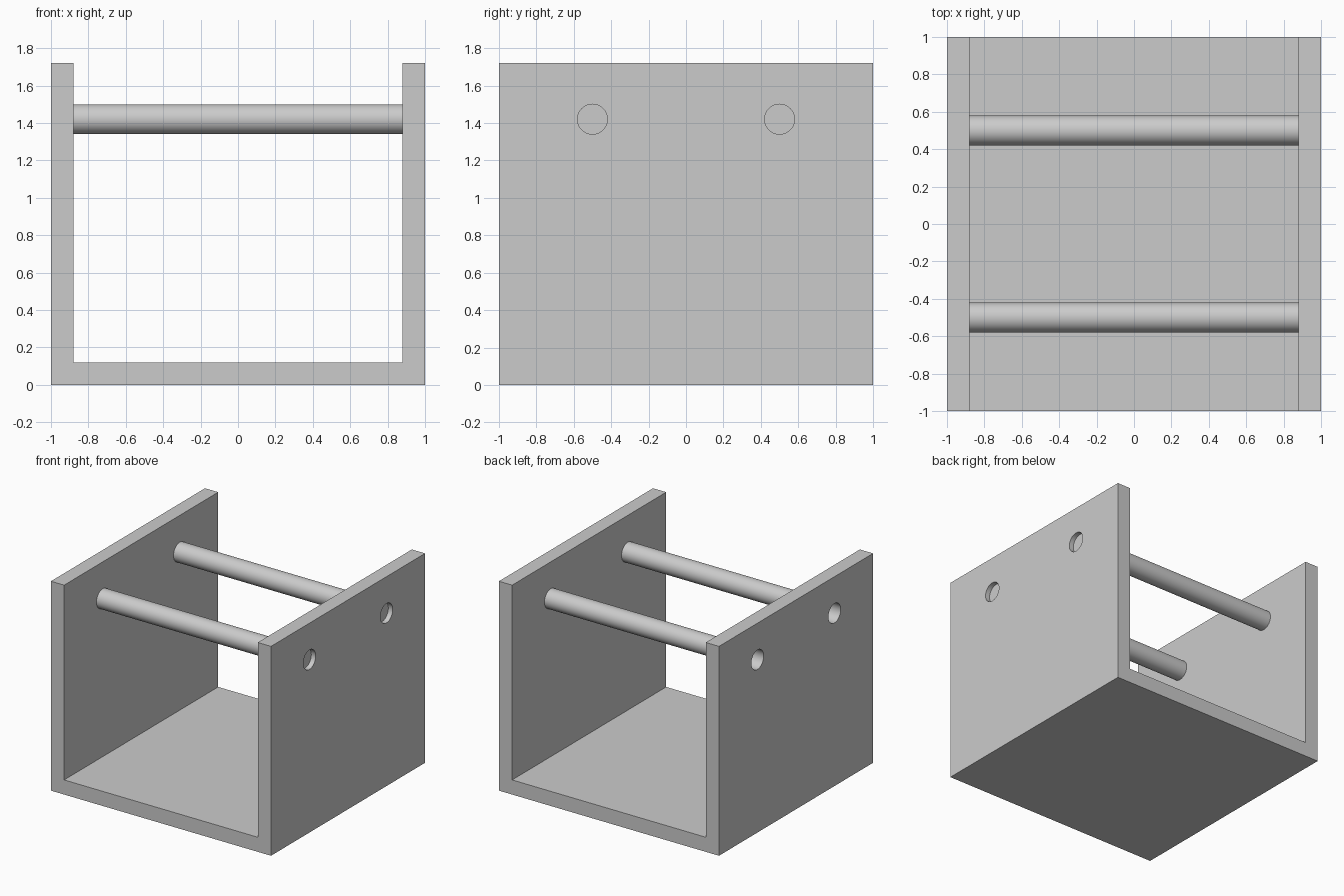
import bpy
import bmesh
from math import radians

if "Cube" in bpy.data.objects:
    bpy.data.objects.remove(bpy.data.objects["Cube"], do_unlink=True)

WALL = 0.12
HEIGHT = 1.72
ROD_RADIUS = 0.08
ROD_Z = 1.42
INNER = 1 - WALL

# Plain grey for every part
grey = bpy.data.materials.new("plain_grey")
grey.use_nodes = True
colour = (0.6, 0.6, 0.6, 1)
grey.diffuse_color = colour
grey.node_tree.nodes["Principled BSDF"].inputs["Base Color"].default_value = colour


def activate(obj):
    bpy.ops.object.select_all(action="DESELECT")
    obj.select_set(True)
    bpy.context.view_layer.objects.active = obj


def bar(name, x0, x1, y):
    """Round bar lying along x."""
    bpy.ops.mesh.primitive_cylinder_add(
        vertices=64, radius=ROD_RADIUS, depth=x1 - x0,
        location=((x0 + x1) / 2, y, ROD_Z), rotation=(0, radians(90), 0))
    obj = bpy.context.object
    obj.name = name
    obj.data.materials.append(grey)
    return obj


# U-shaped frame: floor and two side walls in one piece
half = [(INNER, WALL), (INNER, HEIGHT), (1, HEIGHT), (1, 0)]
profile = half + [(-x, z) for x, z in reversed(half)]
bm = bmesh.new()
face = bm.faces.new([bm.verts.new((x, -1, z)) for x, z in profile])
extruded = bmesh.ops.extrude_face_region(bm, geom=[face])
moved = [v for v in extruded["geom"] if isinstance(v, bmesh.types.BMVert)]
bmesh.ops.translate(bm, verts=moved, vec=(0, 2, 0))
bmesh.ops.recalc_face_normals(bm, faces=bm.faces)
mesh = bpy.data.meshes.new("frame")
bm.to_mesh(mesh)
bm.free()
frame = bpy.data.objects.new("frame", mesh)
bpy.context.collection.objects.link(frame)
mesh.materials.append(grey)

for side, y in (("front", -0.5), ("back", 0.5)):
    # Holes through both walls
    cutter = bar("hole_cutter", -1.1, 1.1, y)
    cutter.hide_render = True
    activate(frame)
    cut = frame.modifiers.new("rod_holes", "BOOLEAN")
    cut.operation = "DIFFERENCE"
    cut.solver = "EXACT"
    cut.object = cutter
    bpy.ops.object.modifier_apply(modifier=cut.name)
    bpy.data.objects.remove(cutter, do_unlink=True)

    # Rod, recessed in the holes
    rod = bar(side + "_rod", -INNER, 0.96, y)
    activate(rod)
    bpy.ops.object.shade_smooth_by_angle(angle=radians(30))

activate(frame)
bpy.ops.object.shade_smooth_by_angle(angle=radians(30))
